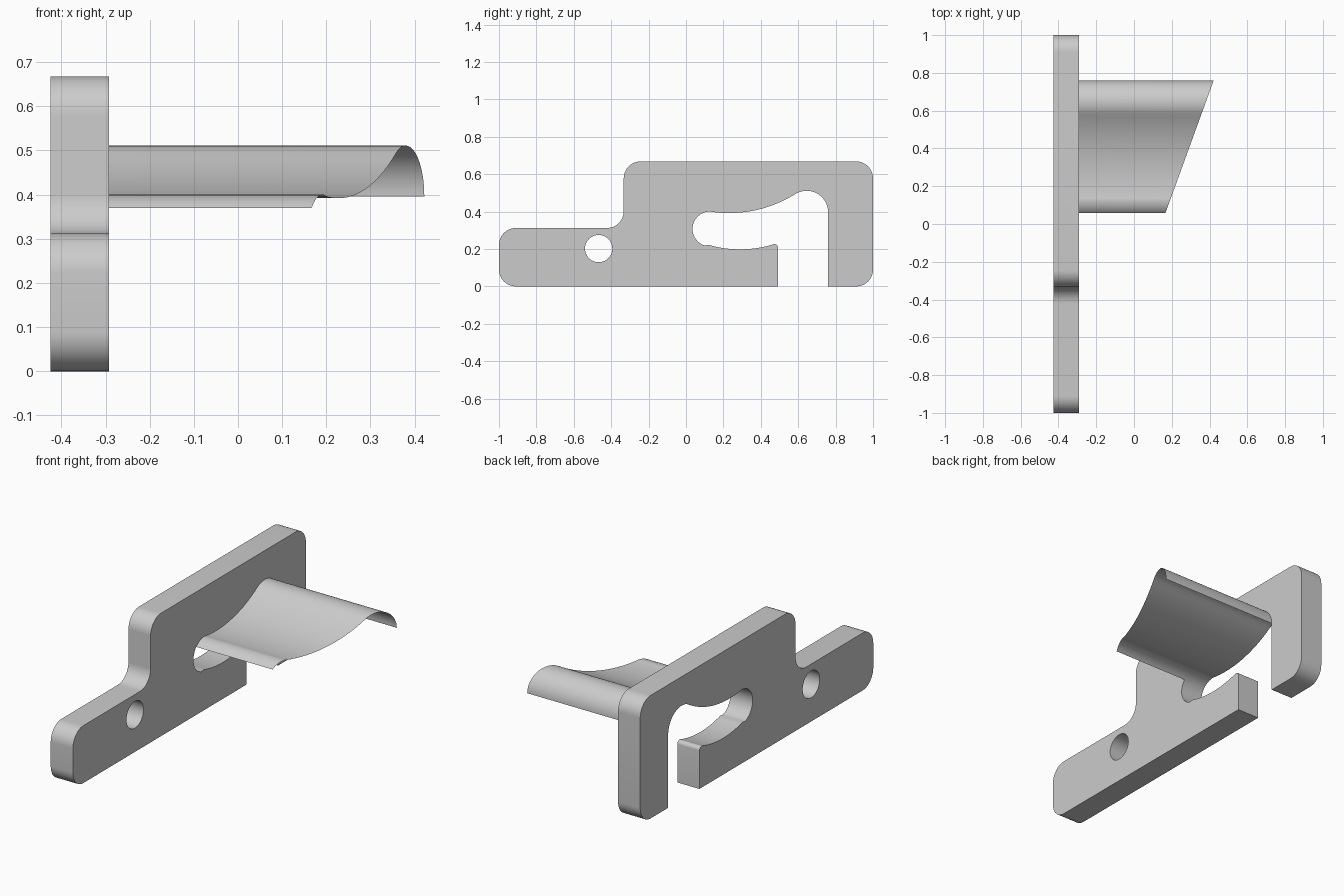
import bpy, bmesh
from math import cos, sin, radians

if "Cube" in bpy.data.objects:
    bpy.data.objects.remove(bpy.data.objects["Cube"])

grey = bpy.data.materials.new("plain grey")
grey.use_nodes = True
grey.diffuse_color = (0.6, 0.6, 0.6, 1)
grey.node_tree.nodes["Principled BSDF"].inputs["Base Color"].default_value = (0.6, 0.6, 0.6, 1)

X_BACK, X_FACE = -0.425, -0.292   # the two sides of the plate
R = 0.09                          # corner radius


def arc(cy, cz, r, start, end, steps=12):
    """Points along an arc in the y-z plane, angles in degrees."""
    angles = [radians(start + (end - start) * i / steps) for i in range(steps + 1)]
    return [(cy + r * cos(a), cz + r * sin(a)) for a in angles]


def finish(name, bm):
    mesh = bpy.data.meshes.new(name)
    bm.to_mesh(mesh)
    bm.free()
    mesh.materials.append(grey)
    obj = bpy.data.objects.new(name, mesh)
    bpy.context.collection.objects.link(obj)
    bpy.ops.object.select_all(action='DESELECT')
    obj.select_set(True)
    bpy.context.view_layer.objects.active = obj
    bpy.ops.object.shade_smooth_by_angle(angle=radians(30))
    return obj


# Upper edge of the slot, shared by the plate and the curved tongue
nose_top = arc(0.128, 0.307, 0.093, 138, 86, 8)
slot_roof = arc(0.23, 1.06, 0.668, -97.5, -58, 20)
hook_round = arc(0.645, 0.396, 0.115, 122, 0, 20)
upper_edge = nose_top + slot_roof + hook_round[1:]

# Outline of the plate, clockwise from the lower front corner
outline = arc(-1 + R, R, R, 270, 180)
outline += arc(-1 + R, 0.312 - R, R, 180, 90)
outline += arc(-0.333 - R, 0.312 + R, R, -90, 0)
outline += arc(-0.333 + R, 0.668 - R, R, 180, 90)
outline += arc(1 - R, 0.668 - R, R, 90, 0)
outline += arc(1 - R, R, R, 0, -90)
outline += [(0.76, 0)]
outline += upper_edge[::-1]
outline += arc(0.128, 0.307, 0.093, 138, 252, 16)[1:]
outline += arc(0.289, 0.803, 0.605, -106, -73, 16)
outline += arc(0.473, 0.207, 0.019, 107, 0, 6)
outline += [(0.492, 0)]
pin_hole = arc(-0.467, 0.202, 0.073, 0, 360, 40)[:-1]

# Plate: fill the outline around the hole, then give it thickness
bm = bmesh.new()
for loop in (outline, pin_hole):
    verts = [bm.verts.new((X_BACK, y, z)) for y, z in loop]
    for a, b in zip(verts, verts[1:] + verts[:1]):
        bm.edges.new((a, b))
bmesh.ops.triangle_fill(bm, edges=bm.edges[:], use_beauty=True, normal=(-1, 0, 0))
side = bmesh.ops.extrude_face_region(bm, geom=bm.faces[:])["geom"]
bmesh.ops.translate(bm, vec=(X_FACE - X_BACK, 0, 0),
                    verts=[v for v in side if isinstance(v, bmesh.types.BMVert)])
bmesh.ops.recalc_face_normals(bm, faces=bm.faces[:])
finish("hook_plate", bm)

# Tongue: a thin curved sheet with a slanted free end
bm = bmesh.new()
rows = []
for y, z in upper_edge:
    x_end = 0.167 + (y - 0.06) * 0.364
    rows.append([bm.verts.new((x, y, z)) for x in (X_FACE, x_end)])
for (a, b), (c, d) in zip(rows, rows[1:]):
    bm.faces.new((a, b, d, c))
finish("curved_tongue", bm)
